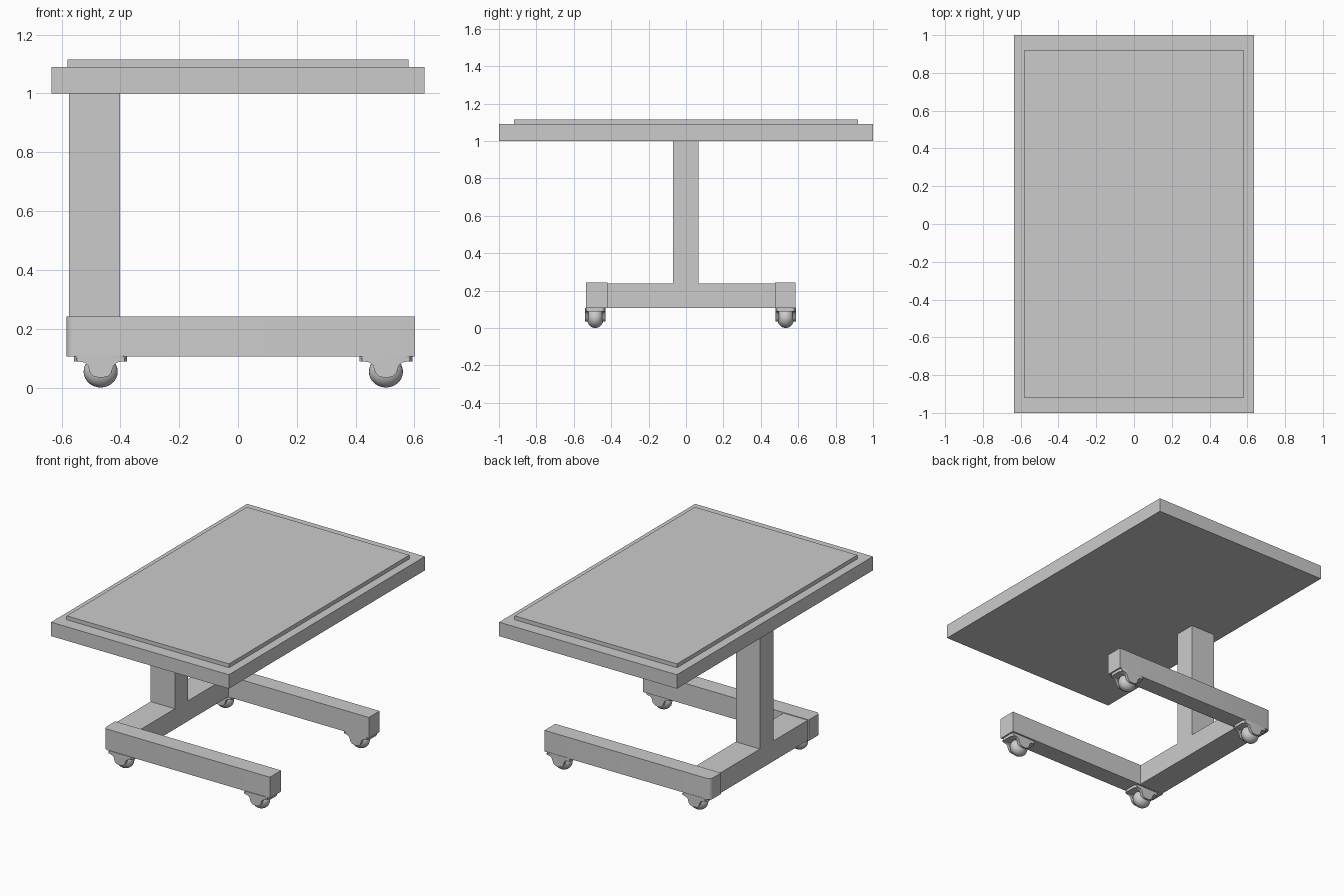
import bpy, bmesh, math
from mathutils import Matrix, Vector

if "Cube" in bpy.data.objects:
    bpy.data.objects.remove(bpy.data.objects["Cube"])


def finish(name, bm, smooth=False):
    bmesh.ops.recalc_face_normals(bm, faces=bm.faces)
    me = bpy.data.meshes.new(name)
    bm.to_mesh(me)
    bm.free()
    ob = bpy.data.objects.new(name, me)
    bpy.context.collection.objects.link(ob)
    if smooth:
        bpy.ops.object.select_all(action='DESELECT')
        ob.select_set(True)
        bpy.context.view_layer.objects.active = ob
        bpy.ops.object.shade_smooth_by_angle(angle=math.radians(40))
    return ob


def box_bm(x0, x1, y0, y1, z0, z1):
    bm = bmesh.new()
    bmesh.ops.create_cube(bm, size=1)
    bmesh.ops.scale(bm, vec=(x1 - x0, y1 - y0, z1 - z0), verts=bm.verts)
    bmesh.ops.translate(bm, vec=((x0 + x1) / 2, (y0 + y1) / 2, (z0 + z1) / 2), verts=bm.verts)
    return bm


def box(name, *b):
    return finish(name, box_bm(*b))


# Table top, raised panel, column and base crossbar
box("table_top", -0.635, 0.635, -1, 1, 1.0, 1.09)
box("top_panel", -0.58, 0.58, -0.92, 0.92, 1.09, 1.115)
box("column", -0.575, -0.402, -0.07, 0.066, 0.235, 1.0)
box("base_crossbar", -0.575, -0.402, -0.44, 0.49, 0.107, 0.238)


# Base legs, with the outer rear corner rounded
def leg(name, y0, y1, outer_y):
    bm = box_bm(-0.583, 0.602, y0, y1, 0.106, 0.242)
    edges = [e for e in bm.edges
             if all(v.co.x < 0 and abs(v.co.y - outer_y) < 1e-4 for v in e.verts)]
    bmesh.ops.bevel(bm, geom=edges, offset=0.025, segments=3, profile=0.5, affect='EDGES')
    finish(name, bm, True)


leg("front_leg", -0.535, -0.42, -0.535)
leg("back_leg", 0.475, 0.585, 0.585)


# Casters: ball wheel, two fork cheeks and a mounting plate
def caster(tag, x, y):
    bm = bmesh.new()
    bmesh.ops.create_uvsphere(bm, u_segments=24, v_segments=14, radius=1,
                              matrix=Matrix.Translation((x, y, 0.054)) @ Matrix.Diagonal((0.058, 0.046, 0.054, 1)))
    finish("caster_wheel_" + tag, bm, True)

    half = [(0.083, 0.1), (0.08, 0.09), (0.055, 0.085), (0.044, 0.075),
            (0.036, 0.05), (0.024, 0.038), (0.008, 0.034)]
    profile = half + [(-px, pz) for px, pz in reversed(half)]
    for side, s in (("a", -1), ("b", 1)):
        bm = bmesh.new()
        face = bm.faces.new([bm.verts.new((x + px, y + s * 0.036, pz)) for px, pz in profile])
        ext = bmesh.ops.extrude_face_region(bm, geom=[face])
        for v in ext["geom"]:
            if isinstance(v, bmesh.types.BMVert):
                v.co.y += s * 0.018
        finish("caster_fork_" + tag + "_" + side, bm, True)

    bm = box_bm(x - 0.09, x + 0.09, y - 0.054, y + 0.054, 0.088, 0.108)
    edges = [e for e in bm.edges if abs(e.verts[0].co.z - e.verts[1].co.z) > 0.01]
    bmesh.ops.bevel(bm, geom=edges, offset=0.025, segments=4, profile=0.5, affect='EDGES')
    finish("caster_plate_" + tag, bm, True)


for xt, x in (("left", -0.467), ("right", 0.503)):
    for yt, y in (("front", -0.485), ("back", 0.533)):
        caster(yt + "_" + xt, x, y)
